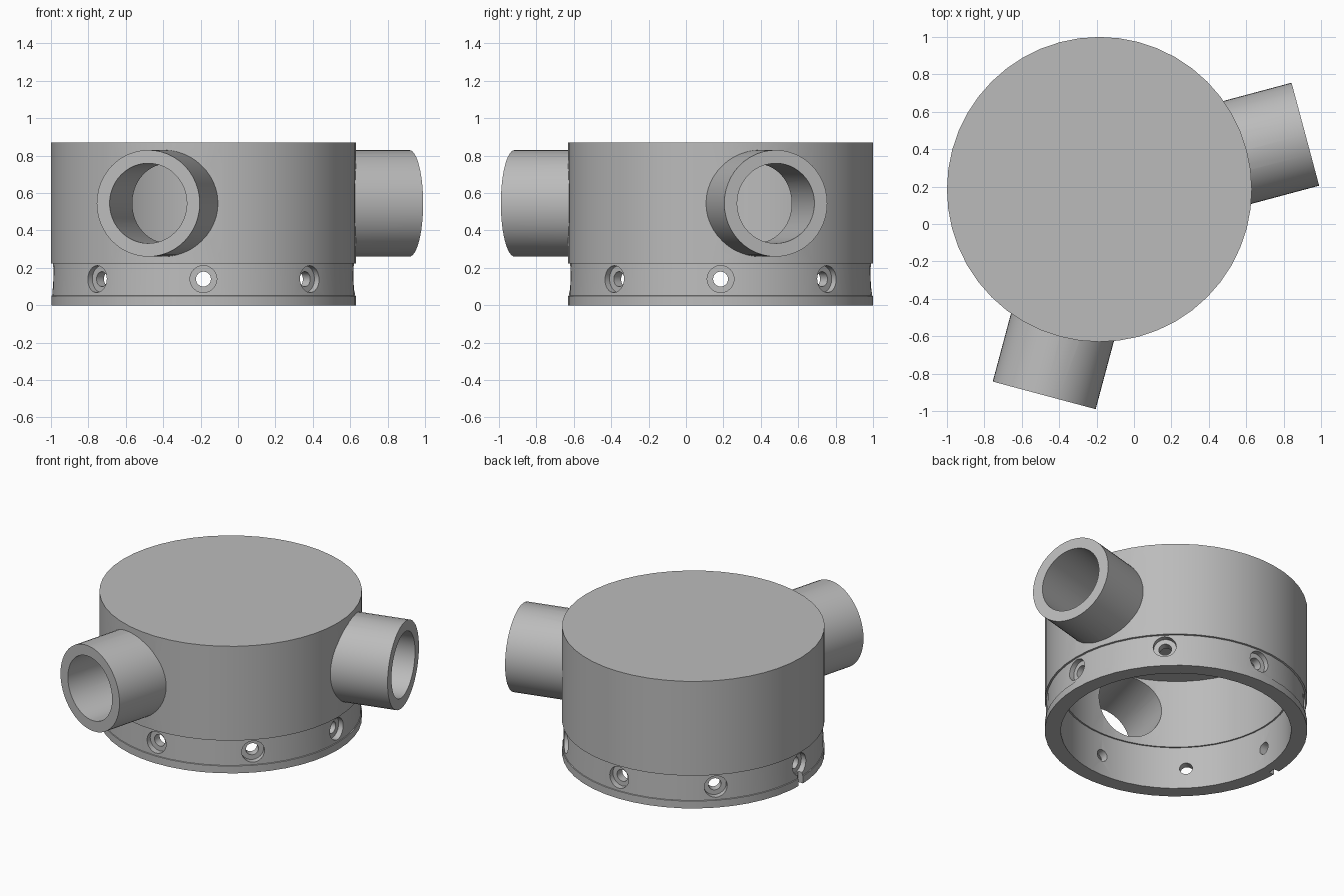
import bpy, bmesh, math
from mathutils import Matrix, Vector

if "Cube" in bpy.data.objects:
    bpy.data.objects.remove(bpy.data.objects["Cube"], do_unlink=True)

CENTRE = Vector((-0.185, 0.185, 0))
PORT_Z, HOLE_Z = 0.545, 0.14

grey = bpy.data.materials.new("plain grey")
grey.use_nodes = True
colour = (0.5, 0.5, 0.5, 1)
grey.diffuse_color = colour
grey.node_tree.nodes["Principled BSDF"].inputs["Base Color"].default_value = colour


def make_object(name, bm):
    bmesh.ops.recalc_face_normals(bm, faces=bm.faces)
    mesh = bpy.data.meshes.new(name)
    bm.to_mesh(mesh)
    bm.free()
    mesh.materials.append(grey)
    obj = bpy.data.objects.new(name, mesh)
    bpy.context.collection.objects.link(obj)
    return obj


def lathe(name, profile, steps):
    """Spin an (r, z) profile that starts and ends on the axis."""
    bm = bmesh.new()
    verts = [bm.verts.new((r, 0, z)) for r, z in profile]
    edges = [bm.edges.new(pair) for pair in zip(verts, verts[1:])]
    bmesh.ops.spin(bm, geom=verts + edges, cent=(0, 0, 0), axis=(0, 0, 1),
                   angle=math.tau, steps=steps, use_duplicate=False)
    bmesh.ops.remove_doubles(bm, verts=bm.verts, dist=1e-4)
    obj = make_object(name, bm)
    obj.location = CENTRE
    return obj


def radial_cylinder(bm, radius, start, end, angle, z, sides):
    """Cylinder pointing outward from the housing axis."""
    place = (Matrix.Rotation(angle, 4, 'Z')
             @ Matrix.Translation(((start + end) / 2, 0, z))
             @ Matrix.Rotation(math.pi / 2, 4, 'Y'))
    bmesh.ops.create_cone(bm, cap_ends=True, segments=sides, radius1=radius,
                          radius2=radius, depth=end - start, matrix=place)


def boolean(target, bm, operation, name):
    tool = make_object(name, bm)
    tool.location = CENTRE
    tool.hide_render = True
    mod = target.modifiers.new(name, 'BOOLEAN')
    mod.operation, mod.object, mod.solver = operation, tool, 'EXACT'
    bpy.context.view_layer.objects.active = target
    bpy.ops.object.modifier_apply(modifier=name)
    bpy.data.objects.remove(tool, do_unlink=True)


# Hollow housing: closed top, open bottom, shallow band around the base
housing = lathe("housing", [
    (0, 0.76), (0.705, 0.76), (0.705, 0.29), (0.715, 0.29), (0.715, 0),
    (0.815, 0), (0.815, 0.05), (0.81, 0.052), (0.804, 0.222),
    (0.815, 0.224), (0.815, 0.87), (0, 0.87)], 48)

# Two round side ports with open bores
port_angles = [math.radians(a) for a in (15, 255)]
ports, bores = bmesh.new(), bmesh.new()
for angle in port_angles:
    radial_cylinder(ports, 0.285, 0.72, 1.14, angle, PORT_Z, 48)
    radial_cylinder(bores, 0.214, 0.4, 1.3, angle, PORT_Z, 48)
boolean(housing, ports, 'UNION', "ports")
boolean(housing, bores, 'DIFFERENCE', "bores")

# Eight counterbored screw holes around the base band
holes, recesses = bmesh.new(), bmesh.new()
for i in range(8):
    angle = i * math.tau / 8
    radial_cylinder(holes, 0.04, 0.6, 1, angle, HOLE_Z, 24)
    radial_cylinder(recesses, 0.072, 0.768, 1, angle, HOLE_Z, 24)
boolean(housing, holes, 'DIFFERENCE', "holes")
boolean(housing, recesses, 'DIFFERENCE', "recesses")

# Locating slot from one screw hole down through the rim
slot = bmesh.new()
bmesh.ops.create_cube(slot, size=1, matrix=Matrix.Translation((-0.875, 0, 0.05))
                      @ Matrix.Diagonal((0.2, 0.05, 0.16, 1)))
boolean(housing, slot, 'DIFFERENCE', "slot")

# Smooth the round walls, keep the rims crisp
bpy.ops.object.select_all(action='DESELECT')
housing.select_set(True)
bpy.context.view_layer.objects.active = housing
bpy.ops.object.shade_smooth_by_angle(angle=math.radians(30))
